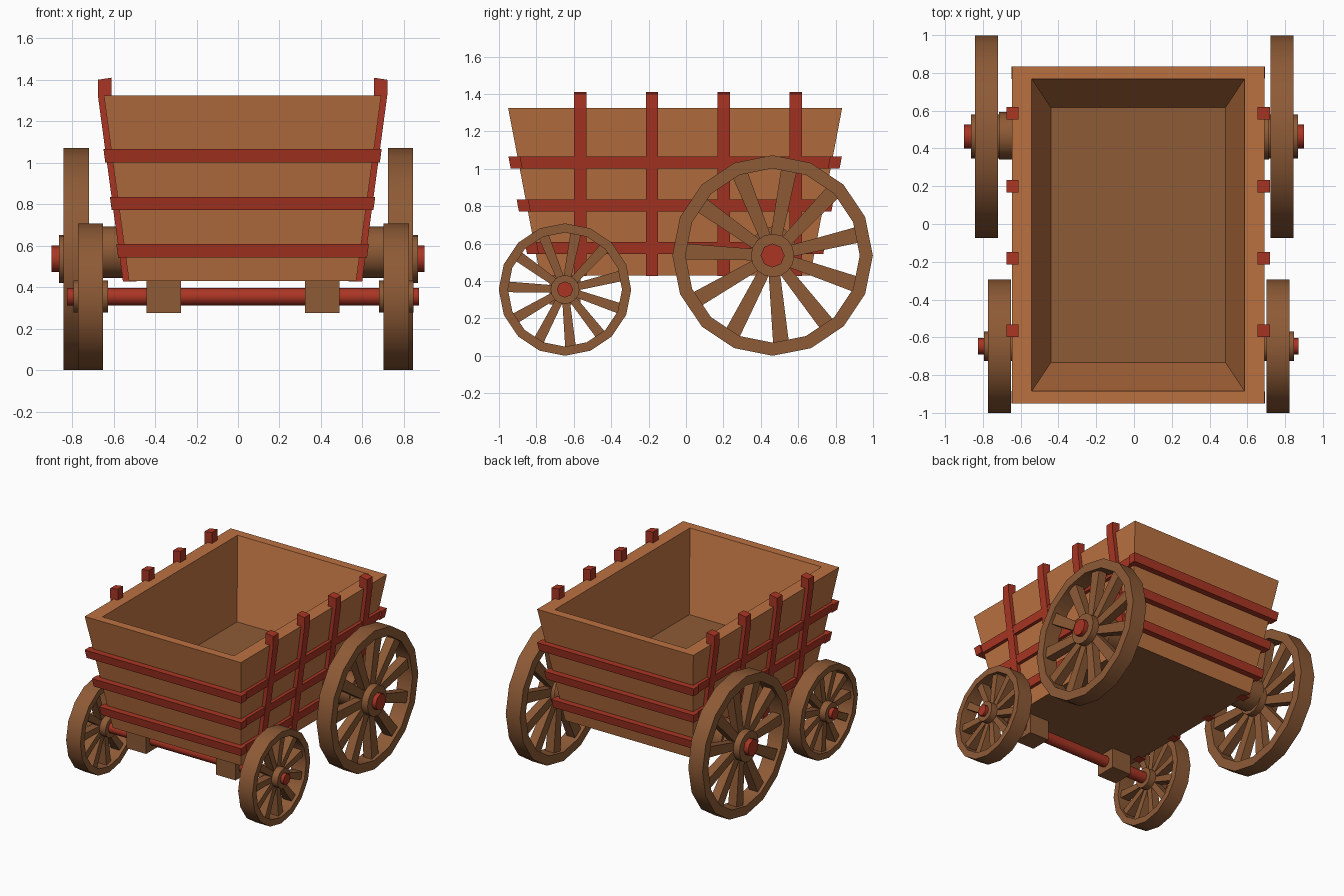
import bpy, bmesh, math
from mathutils import Vector

if "Cube" in bpy.data.objects:
    bpy.data.objects.remove(bpy.data.objects["Cube"])

def mat(name, c):
    m = bpy.data.materials.new(name)
    m.diffuse_color = (*c, 1)
    m.use_nodes = True
    m.node_tree.nodes["Principled BSDF"].inputs["Base Color"].default_value = m.diffuse_color
    return m

WOOD = mat("light_wood", (0.50, 0.167, 0.053))
BROWN = mat("dark_wood", (0.27, 0.103, 0.037))
RED = mat("red_paint", (0.40, 0.036, 0.017))

CX, CY = 0.022, -0.058          # centre of the box
Z0, Z1 = 0.43, 1.325            # bottom and rim of the box

def hx(z): return 0.548 + (z - Z0) * 0.135
def hy(z): return 0.722 + (z - Z0) * 0.191

def finish(bm, name, *mats, smooth=False):
    bmesh.ops.recalc_face_normals(bm, faces=bm.faces)
    me = bpy.data.meshes.new(name)
    bm.to_mesh(me)
    bm.free()
    for m in mats:
        me.materials.append(m)
    ob = bpy.data.objects.new(name, me)
    bpy.context.collection.objects.link(ob)
    if smooth:
        bpy.ops.object.select_all(action='DESELECT')
        ob.select_set(True)
        bpy.context.view_layer.objects.active = ob
        bpy.ops.object.shade_smooth_by_angle(angle=math.radians(50))
    return ob

def loft(bm, rings, closed=False):
    """Skin a list of point rings; cap the ends unless closed."""
    vs = [[bm.verts.new(p) for p in r] for r in rings]
    n = len(vs[0])
    pairs = list(zip(vs, vs[1:])) + ([(vs[-1], vs[0])] if closed else [])
    for a, b in pairs:
        for i in range(n):
            j = (i + 1) % n
            bm.faces.new((a[i], a[j], b[j], b[i]))
    if closed:
        return []
    return [bm.faces.new(vs[0]), bm.faces.new(vs[-1])]

def rect(z, dx=0, dy=0):
    """Rectangle following the tapered box at height z, grown by dx, dy."""
    a, b = hx(z) + dx, hy(z) + dy
    return [(CX + sx * a, CY + sy * b, z) for sx, sy in ((-1, -1), (1, -1), (1, 1), (-1, 1))]

def circle(x, y, z, r, n):
    return [(x, y + r * math.cos(2 * math.pi * i / n), z + r * math.sin(2 * math.pi * i / n))
            for i in range(n)]

def rod(name, x0, x1, y, z, r, n, m):
    bm = bmesh.new()
    loft(bm, [circle(x0, y, z, r, n), circle(x1, y, z, r, n)])
    return finish(bm, name, m, smooth=True)

def box(name, x0, x1, y0, y1, z0, z1, m):
    bm = bmesh.new()
    loft(bm, [[(x0, y0, z), (x1, y0, z), (x1, y1, z), (x0, y1, z)] for z in (z0, z1)])
    return finish(bm, name, m)

# Tapered open box with a darker raised floor and underside
bm = bmesh.new()
caps = loft(bm, [rect(Z0), rect(Z1), rect(Z1, -0.105, -0.066), rect(0.74, -0.128, -0.107)])
for f in caps:
    f.material_index = 1
finish(bm, "cart_box", WOOD, BROWN)

# Three red bands around the box, with longer bars across the ends
for i, zc in enumerate((1.033, 0.803, 0.576)):
    lo, hi = zc - 0.032, zc + 0.032
    bm = bmesh.new()
    loft(bm, [rect(lo, 0.026, 0.0), rect(hi, 0.026, 0.0),
              rect(hi, -0.02, -0.02), rect(lo, -0.02, -0.02)], closed=True)
    finish(bm, f"side_band_{i + 1}", RED)
    for s, end in ((-1, "front"), (1, "rear")):
        bm = bmesh.new()
        rings = []
        for z in (lo, hi):
            w, y0, y1 = hx(z) + 0.037, CY + s * (hy(z) - 0.015), CY + s * (hy(z) + 0.048)
            rings.append([(CX - w, y0, z), (CX + w, y0, z), (CX + w, y1, z), (CX - w, y1, z)])
        loft(bm, rings)
        finish(bm, f"{end}_band_{i + 1}", RED)

# Side stakes, leaning with the wall and upright above the rim
for s, side in ((-1, "left"), (1, "right")):
    for i, y in enumerate((-0.565, -0.182, 0.201, 0.586)):
        bm = bmesh.new()
        rings = []
        for z, zo in ((Z0 - 0.002, Z0 - 0.004), (Z1, Z1), (1.41, 1.4)):
            a = hx(min(z, Z1))
            o, n = CX + s * (a + 0.029), CX + s * (a - 0.036)
            rings.append([(o, y - 0.033, zo), (o, y + 0.033, zo), (n, y + 0.033, z), (n, y - 0.033, z)])
        loft(bm, rings)
        finish(bm, f"{side}_stake_{i + 1}", RED)

def wheel(name, xc, y, z, r, rin, hub, w0, w1):
    """Sixteen sided rim, eleven tapered spokes and a hub."""
    bm = bmesh.new()
    h, n = 0.061, 16
    loft(bm, [circle(xc - h, y, z, r, n), circle(xc + h, y, z, r, n),
              circle(xc + h, y, z, rin, n), circle(xc - h, y, z, rin, n)], closed=True)
    finish(bm, name + "_rim", BROWN, smooth=True)
    bm = bmesh.new()
    c = Vector((xc, y, z))
    for k in range(11):
        a = math.radians(-84.5 + k * 360 / 11)
        d, t = Vector((0, math.cos(a), math.sin(a))), Vector((0, -math.sin(a), math.cos(a)))
        rings = []
        for dist, w, th in ((hub * 0.7, w0, 0.03), (rin * 1.02, w1, 0.036)):
            rings.append([c + d * dist + t * (u * w / 2) + Vector((v * th, 0, 0))
                          for u, v in ((-1, -1), (1, -1), (1, 1), (-1, 1))])
        loft(bm, rings)
    finish(bm, name + "_spokes", BROWN)
    rod(name + "_hub", xc - 0.083, xc + 0.083, y, z, hub, 16, BROWN)

for s, side in ((-1, "left"), (1, "right")):
    # Large rear wheels with stub axles
    yr, zr = 0.463, 0.536
    wheel(f"rear_{side}_wheel", 0.002 + s * 0.782, yr, zr, 0.536, 0.466, 0.116, 0.06, 0.085)
    rod(f"rear_{side}_axle_end", s * 0.8, s * 0.9, yr, zr, 0.064, 8, RED)
    rod(f"rear_{side}_axle_stub", s * 0.52 + CX, s * 0.715, yr + 0.004, 0.568, 0.125, 12, BROWN)
    # Small front wheels
    wheel(f"front_{side}_wheel", 0.026 + s * 0.737, -0.647, 0.354, 0.354, 0.305, 0.077, 0.04, 0.057)
    # Blocks hanging the front axle under the box
    xb = 0.024 + s * 0.383
    box(f"front_{side}_axle_block", xb - 0.083, xb + 0.083, -0.73, -0.565, 0.275, 0.445, BROWN)

# Front axle through both wheels
rod("front_axle", -0.825, 0.872, -0.647, 0.354, 0.043, 8, RED)
